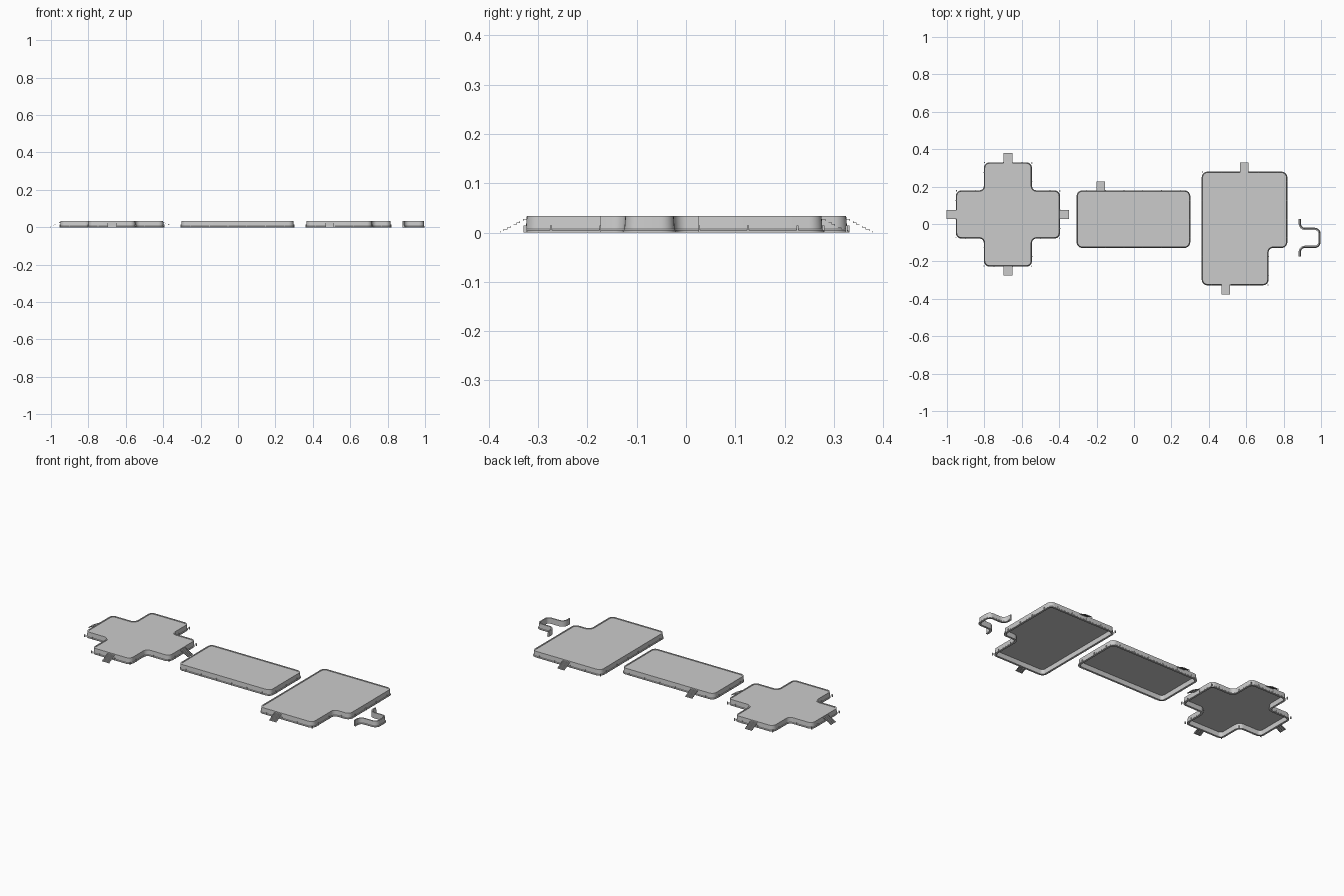
import bpy, bmesh, math
from mathutils import Vector

if "Cube" in bpy.data.objects:
    bpy.data.objects.remove(bpy.data.objects["Cube"])


def material(name, v):
    m = bpy.data.materials.new(name)
    m.use_nodes = True
    m.diffuse_color = (v, v, v, 1)
    m.node_tree.nodes["Principled BSDF"].inputs["Base Color"].default_value = (v, v, v, 1)
    return m


GREY = material("light grey", 0.6)
FLOOR_Z, TOP = 0.03, 0.034
# Wall cross-section: (distance outward, height)
WALL = [(0.004, 0), (0.004, 0.004), (0.001, 0.007), (-0.001, TOP), (-0.008, TOP), (-0.008, 0)]


def make(name, bm, smooth=False):
    bmesh.ops.recalc_face_normals(bm, faces=bm.faces)
    me = bpy.data.meshes.new(name)
    bm.to_mesh(me)
    bm.free()
    me.materials.append(GREY)
    ob = bpy.data.objects.new(name, me)
    bpy.context.collection.objects.link(ob)
    if smooth:
        bpy.context.view_layer.objects.active = ob
        ob.select_set(True)
        bpy.ops.object.shade_smooth_by_angle(angle=math.radians(30))
        ob.select_set(False)
    return ob


def rounded(corners, closed=True, r=0.027, steps=6):
    """Round every corner of a polyline with a circular arc."""
    pts, n = [Vector(c) for c in corners], len(corners)
    out = []
    for i, p in enumerate(pts):
        if not closed and i in (0, n - 1):
            out.append(p)
            continue
        a, b = (pts[i - 1] - p).normalized(), (pts[(i + 1) % n] - p).normalized()
        c = p + (a + b) * r
        for k in range(steps + 1):
            t = math.pi / 2 * k / steps
            out.append(c - b * r * math.cos(t) - a * r * math.sin(t))
    return out


def outward(pts, closed):
    """Mitred outward offset of each point of a counter-clockwise path."""
    n, out = len(pts), []
    for i in range(n):
        dirs = []
        if closed or i > 0:
            dirs.append((pts[i] - pts[i - 1]).normalized())
        if closed or i < n - 1:
            dirs.append((pts[(i + 1) % n] - pts[i]).normalized())
        norms = [Vector((d.y, -d.x)) for d in dirs]
        m = sum(norms, Vector((0, 0))).normalized()
        out.append(m / m.dot(norms[0]))
    return out


def wall(name, corners, closed=True):
    pts = rounded(corners, closed)
    bm = bmesh.new()
    rings = [[bm.verts.new((*(p + o * d), z)) for d, z in WALL]
             for p, o in zip(pts, outward(pts, closed))]
    k = len(WALL)
    for i in range(len(rings) if closed else len(rings) - 1):
        a, b = rings[i], rings[(i + 1) % len(rings)]
        for j in range(k):
            bm.faces.new((a[j], b[j], b[(j + 1) % k], a[(j + 1) % k]))
    if not closed:
        bm.faces.new(rings[0])
        bm.faces.new(rings[-1])
    make(name, bm, True)
    return pts


def ribs(name, corners):
    """Small upright clips over the joints between wall segments."""
    bm = bmesh.new()
    n = len(corners)
    for i in range(n):
        a, b = Vector(corners[i]), Vector(corners[(i + 1) % n])
        d = (b - a).normalized()
        nrm = Vector((d.y, -d.x))
        for k in range(round((b - a).length / 0.1 + 0.01)):
            c = a + d * (0.05 + 0.1 * k)
            foot = []
            for s, t in ((-1, -1), (1, -1), (1, 1), (-1, 1)):
                foot.append(c + d * s * 0.002 + nrm * (0.0055 if t > 0 else -0.001))
            low = [bm.verts.new((*f, 0)) for f in foot]
            high = [bm.verts.new((*f, 0.014)) for f in foot]
            bm.faces.new(low)
            bm.faces.new(high)
            for j in range(4):
                bm.faces.new((low[j], low[(j + 1) % 4], high[(j + 1) % 4], high[j]))
    make(name, bm)


def stair(name, x, y, direction):
    """Thin folded staircase leading from the wall down to the ground."""
    d = Vector(direction)
    s, start = Vector((-d.y, d.x)) * 0.0235, Vector((x, y))
    steps, length, height = 8, 0.052, 0.027
    line = []
    for i in range(steps):
        z = height * (1 - i / steps)
        line += [(length * i / steps, z), (length * (i + 1) / steps, z)]
    line.append((length, 0))
    bm = bmesh.new()
    rows = [[bm.verts.new((*(start + d * t + s * e), z)) for e in (-1, 1)] for t, z in line]
    for a, b in zip(rows, rows[1:]):
        bm.faces.new((a[0], b[0], b[1], a[1]))
    ob = make(name, bm)
    mod = ob.modifiers.new("thickness", "SOLIDIFY")
    mod.thickness = 0.001
    mod.offset = 0


def platform(name, corners, stairs):
    pts = wall(name + "_wall", corners)
    ribs(name + "_joint_clips", corners)
    bm = bmesh.new()
    offs = outward(pts, True)
    bm.faces.new([bm.verts.new((*(p - o * 0.006), FLOOR_Z)) for p, o in zip(pts, offs)])
    floor = make(name + "_floor", bm)
    mod = floor.modifiers.new("thickness", "SOLIDIFY")
    mod.thickness = 0.002
    mod.offset = 0
    for i, (x, y, d) in enumerate(stairs):
        stair(f"{name}_stair_{i + 1}", x, y, d)


# Cross-shaped platform with a stair on each arm
cx, cy, R, A = -0.674, 0.051, 0.275, 0.125
cross = []
for qx, qy in ((1, 1), (-1, 1), (-1, -1), (1, -1)):
    trio = [(R, A), (A, A), (A, R)]
    if qx * qy < 0:
        trio.reverse()
    cross += [(cx + qx * a, cy + qy * b) for a, b in trio]
platform("cross_platform", cross,
         [(cx + R * a, cy + R * b, (a, b)) for a, b in ((1, 0), (0, 1), (-1, 0), (0, -1))])

# Rectangular platform
platform("long_platform",
         [(-0.303, -0.124), (0.297, -0.124), (0.297, 0.176), (-0.303, 0.176)],
         [(-0.178, 0.176, (0, 1))])

# Platform with one corner notched away
platform("notched_platform",
         [(0.366, -0.324), (0.716, -0.324), (0.716, -0.124), (0.816, -0.124),
          (0.816, 0.276), (0.366, 0.276)],
         [(0.59, 0.276, (0, 1)), (0.491, -0.324, (0, -1))])

# Loose spare wall piece
wall("spare_wall", [(0.888, -0.173), (0.888, -0.124), (0.994, -0.124),
                    (0.994, -0.024), (0.888, -0.024), (0.888, 0.026)], closed=False)
